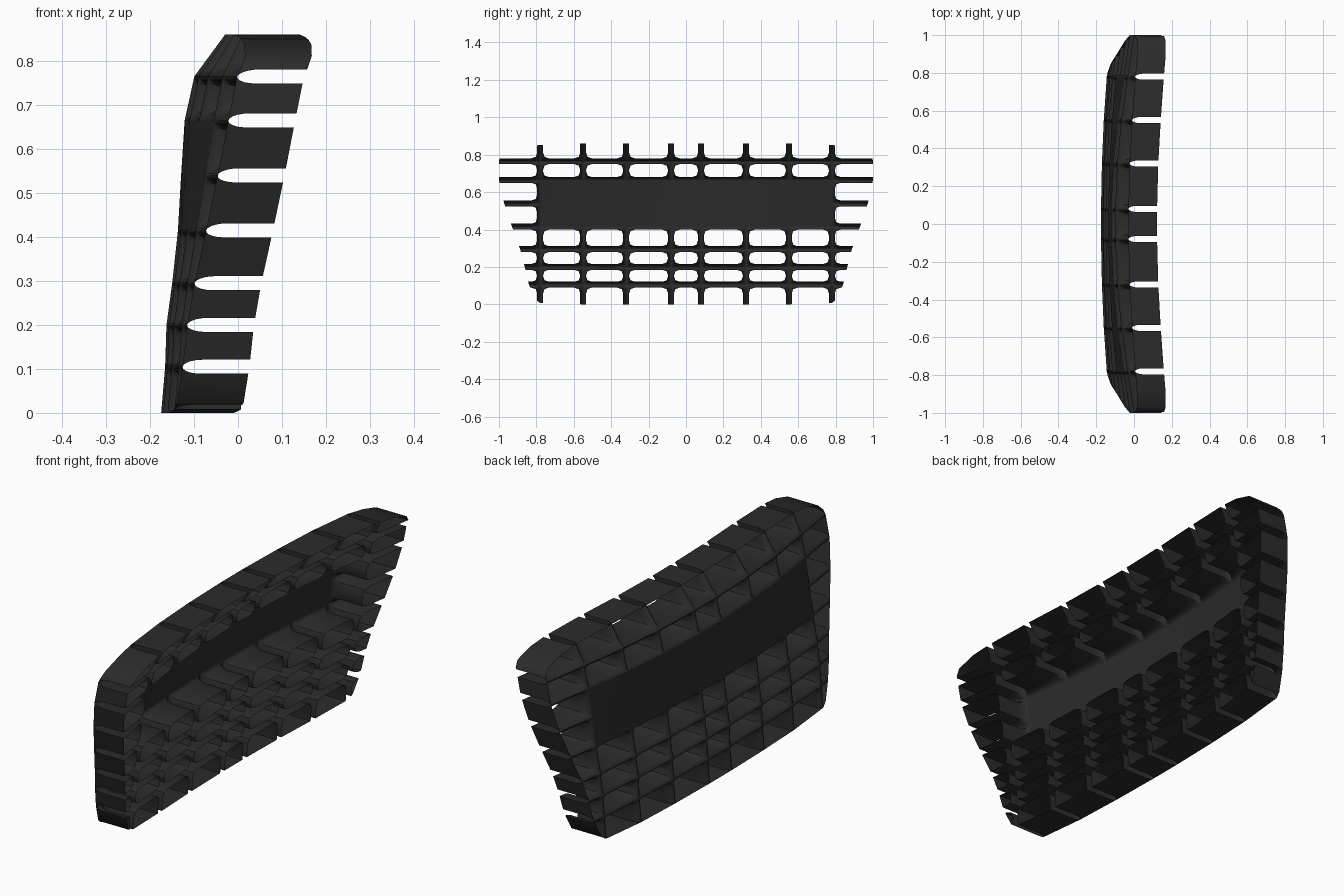
import bpy, bmesh, math
from mathutils import Vector

if "Cube" in bpy.data.objects:
    bpy.data.objects.remove(bpy.data.objects["Cube"])

DEPTH, HALF_BAR, NOSE, ROUND = 0.152, 0.016, 0.045, 0.03
ROWS = [0.0, 0.105, 0.2, 0.295, 0.415, 0.54, 0.665, 0.765, 0.86]
COLS = [0.08, 0.32, 0.55, 0.78]
# front surface: x on the centre line and x at y = 0.78, per row line
X_MID = [-0.175, -0.166, -0.163, -0.15, -0.137, -0.13, -0.122, -0.1, -0.03]
X_SIDE = [-0.145, -0.135, -0.128, -0.115, -0.095, -0.075, -0.055, -0.035, 0.01]
OUTER = [0.78, 0.84, 0.862, 0.887, 0.93, 0.972, 1.0, 1.0, 0.78]


def lerp_table(table, z):
    z = min(max(z, 0.0), 0.86)
    for a, b, u, v in zip(ROWS, ROWS[1:], table, table[1:]):
        if z <= b:
            return u + (v - u) * (z - a) / (b - a)
    return table[-1]


def front_x(y, z):
    y = abs(y)
    a, b = lerp_table(X_MID, z), lerp_table(X_SIDE, z)
    return a + (b - a) * min(y / 0.78, 1) ** 2 + 0.15 * max(y - 0.78, 0)


def inset(pts, flags, s):
    """Offset flagged edges inward and round the corners between them."""
    n = len(pts)
    lines = []
    for i in range(n):
        d = (pts[(i + 1) % n] - pts[i]).normalized()
        nrm = Vector((-d.y, d.x))
        lines.append((pts[i] + nrm * (HALF_BAR * s if flags[i] else 0), d))
    out = []
    for i in range(n):
        (p, d), (q, e) = lines[i - 1], lines[i]
        if not flags[i - 1] and not flags[i]:
            out.append(pts[i])
            continue
        c = d.x * e.y - d.y * e.x
        w = q - p
        corner = p + d * ((w.x * e.y - w.y * e.x) / c)
        if flags[i - 1] and flags[i]:
            r = ROUND * s
            a, b = corner - d * r, corner + e * r
            out += [a, (a + b) / 4 + corner / 2, b]
        else:
            out.append(corner)
    return out


def cell(bm, pts, flags, signs=(1, -1)):
    """One open tube: rounded nose at the front, straight wall behind."""
    pts = [Vector(p) for p in pts]
    steps = [(math.sin(k * math.pi / 10), NOSE * (1 - math.cos(k * math.pi / 10)))
             for k in range(6)] + [(1.0, DEPTH)]
    for sg in signs:
        prev = None
        for s, dx in steps:
            ring = [bm.verts.new((front_x(p.x, p.y) + dx, sg * p.x, p.y))
                    for p in inset(pts, flags, s)]
            if prev:
                n = len(ring)
                for i in range(n):
                    j = (i + 1) % n
                    q = [prev[i], ring[i], ring[j], prev[j]]
                    bm.faces.new(q if sg > 0 else q[::-1])
            prev = ring


def finish(bm, name, mat):
    bmesh.ops.remove_doubles(bm, verts=bm.verts, dist=0.0002)
    me = bpy.data.meshes.new(name)
    bm.to_mesh(me)
    bm.free()
    me.materials.append(mat)
    ob = bpy.data.objects.new(name, me)
    bpy.context.collection.objects.link(ob)
    bpy.ops.object.select_all(action='DESELECT')
    ob.select_set(True)
    bpy.context.view_layer.objects.active = ob
    bpy.ops.object.shade_smooth_by_angle(angle=math.radians(40))


black = bpy.data.materials.new("black plastic")
black.diffuse_color = (0.024, 0.024, 0.024, 1)
black.use_nodes = True
black.node_tree.nodes["Principled BSDF"].inputs["Base Color"].default_value = black.diffuse_color


def edge_z(y, top):
    drop = 0.008 if abs(y) > 0.7 else 0.0
    return 0.86 - drop if top else drop


# open cells of the grille
bm = bmesh.new()
spans = [(-0.08, 0.08)] + list(zip(COLS, COLS[1:]))
for r in range(8):
    z0, z1 = ROWS[r], ROWS[r + 1]
    if r not in (4, 5):
        for y0, y1 in spans + [(0.08, 0.08)]:
            if y0 == y1:
                continue
            b0, b1 = (edge_z(y0, False), edge_z(y1, False)) if r == 0 else (z0, z0)
            t0, t1 = (edge_z(y0, True), edge_z(y1, True)) if r == 7 else (z1, z1)
            cell(bm, [(y0, b0), (y1, b1), (y1, t1), (y0, t0)],
                 [r != 0, True, r != 7, True], (1,) if y0 < 0 else (1, -1))
    # outermost cells follow the outline
    if r == 0:
        cell(bm, [(0.78, 0.008), (0.805, 0.025), (0.84, z1), (0.78, z1)],
             [False, False, True, True])
    elif r == 7:
        cell(bm, [(0.78, z0), (1.0, z0), (0.995, 0.787), (0.97, 0.812),
                  (0.88, 0.838), (0.78, 0.852)],
             [True, False, False, False, False, True])
    else:
        cell(bm, [(0.78, z0), (OUTER[r], z0), (OUTER[r + 1], z1), (0.78, z1)],
             [True, False, True, True])
finish(bm, "grille_cells", black)

# solid centre panel, flush with the front of the bars
bm = bmesh.new()
ys = [-y for y in COLS[::-1]] + COLS
zs = [0.415, 0.54, 0.665]
grid = [[bm.verts.new((front_x(y, z), y, z)) for y in ys] for z in zs]
for a, b in zip(grid, grid[1:]):
    for i in range(len(ys) - 1):
        bm.faces.new([a[i], b[i], b[i + 1], a[i + 1]])
finish(bm, "centre_panel", black)
